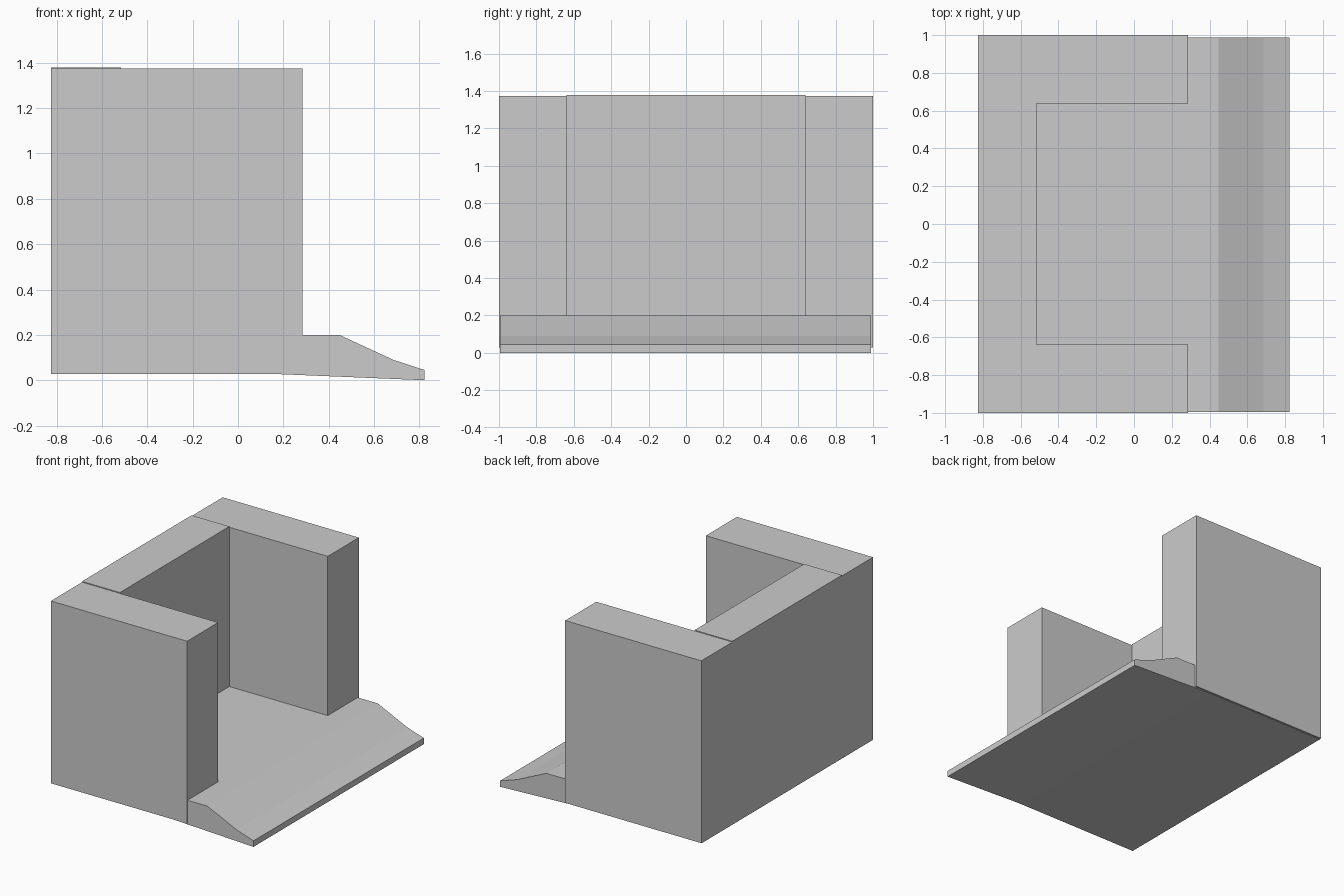
import bpy
import bmesh

if "Cube" in bpy.data.objects:
    bpy.data.objects.remove(bpy.data.objects["Cube"])


def extrude_profile(name, profile, y0, y1):
    """Extrude a closed x/z outline along y into a solid."""
    bm = bmesh.new()
    face = bm.faces.new([bm.verts.new((x, y0, z)) for x, z in profile])
    out = bmesh.ops.extrude_face_region(bm, geom=[face])
    verts = [v for v in out["geom"] if isinstance(v, bmesh.types.BMVert)]
    bmesh.ops.translate(bm, verts=verts, vec=(0, y1 - y0, 0))
    bmesh.ops.recalc_face_normals(bm, faces=bm.faces[:])
    mesh = bpy.data.meshes.new(name)
    bm.to_mesh(mesh)
    bm.free()
    obj = bpy.data.objects.new(name, mesh)
    bpy.context.collection.objects.link(obj)
    return obj


def block(name, x0, x1, y0, y1, z0, z1):
    return extrude_profile(name, [(x0, z0), (x1, z0), (x1, z1), (x0, z1)], y0, y1)


BACK_X, ARM_X = -0.825, 0.285
INNER_Y = 0.638

# Floor slab with a sloping front lip
extrude_profile("floor_slab", [
    (BACK_X, 0.028), (0.15, 0.028), (0.823, 0.0), (0.823, 0.045),
    (0.685, 0.09), (0.447, 0.2), (BACK_X, 0.2)], -0.995, 0.988)

# Rear wall, standing slightly proud of the side walls
block("rear_wall", BACK_X, -0.517, -INNER_Y, INNER_Y, 0.03, 1.38)

# Side walls
for name, y0, y1 in (("front_side_wall", -1.0, -INNER_Y),
                     ("back_side_wall", INNER_Y, 1.0)):
    block(name, BACK_X, ARM_X, y0, y1, 0.03, 1.374)
